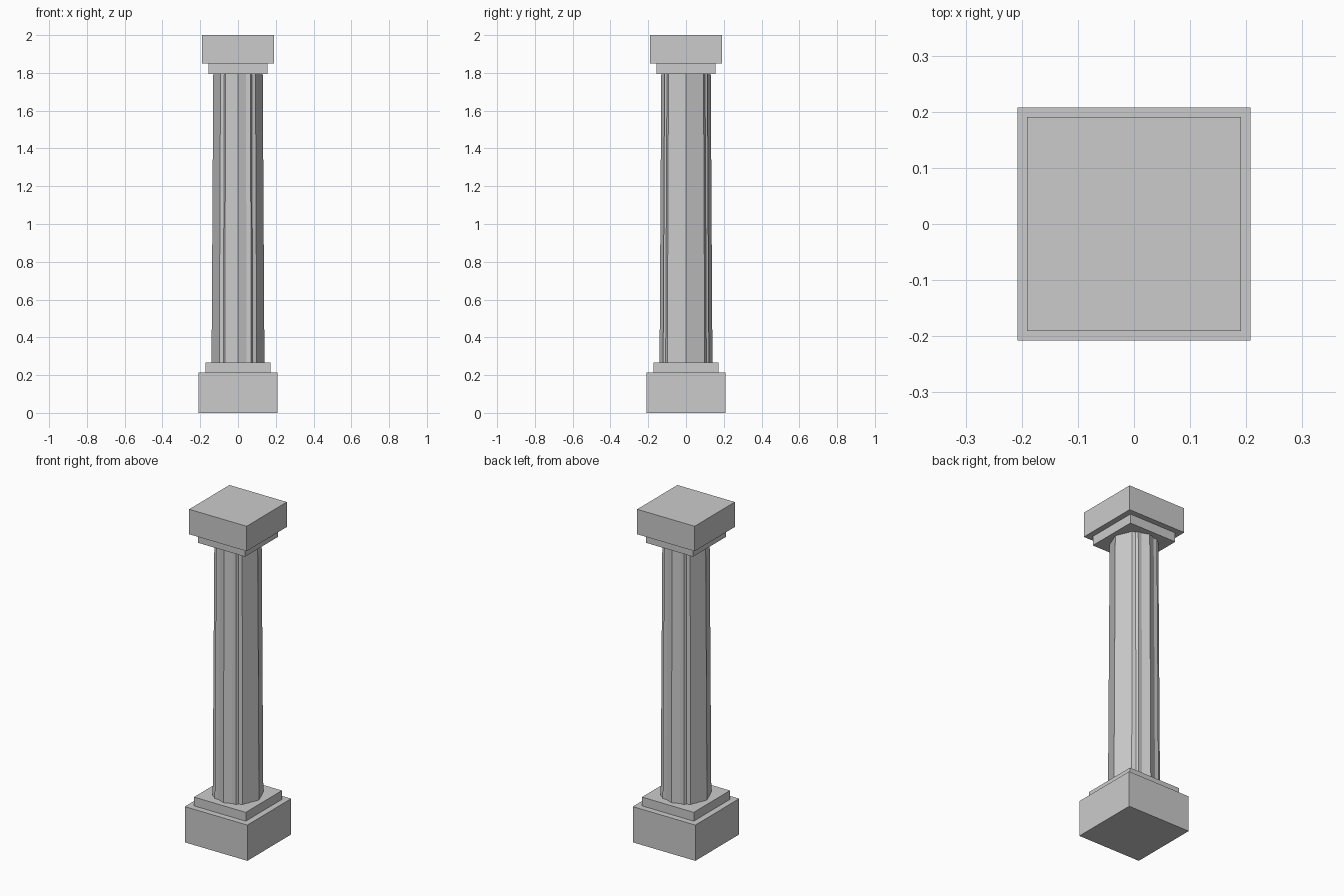
import bpy
import math

if "Cube" in bpy.data.objects:
    bpy.data.objects.remove(bpy.data.objects["Cube"], do_unlink=True)

# Stone colour
stone = bpy.data.materials.new("grey_stone")
stone.use_nodes = True
colour = (0.6, 0.6, 0.6, 1.0)
stone.diffuse_color = colour
stone.node_tree.nodes["Principled BSDF"].inputs["Base Color"].default_value = colour


def slab(name, half, bottom, top):
    bpy.ops.mesh.primitive_cube_add(size=1, location=(0, 0, (bottom + top) / 2))
    obj = bpy.context.object
    obj.name = name
    obj.scale = (2 * half, 2 * half, top - bottom)
    obj.data.materials.append(stone)


def tapered_prism(name, sides, bottom, top):
    # Turned so one corner lies on the x axis
    bpy.ops.mesh.primitive_cone_add(
        vertices=sides, radius1=0.14, radius2=0.131, depth=top - bottom,
        location=(0, 0, (bottom + top) / 2), rotation=(0, 0, math.pi / 2))
    obj = bpy.context.object
    obj.name = name
    obj.data.materials.append(stone)


# Base
slab("base_block", 0.208, 0, 0.215)
slab("base_step", 0.172, 0.215, 0.268)

# Shaft: an octagon and a hexagon run through each other to form the ridges
tapered_prism("shaft_octagon", 8, 0.268, 1.795)
tapered_prism("shaft_hexagon", 6, 0.268, 1.795)

# Capital
slab("capital_step", 0.157, 1.795, 1.85)
slab("capital_block", 0.191, 1.85, 2.0)
